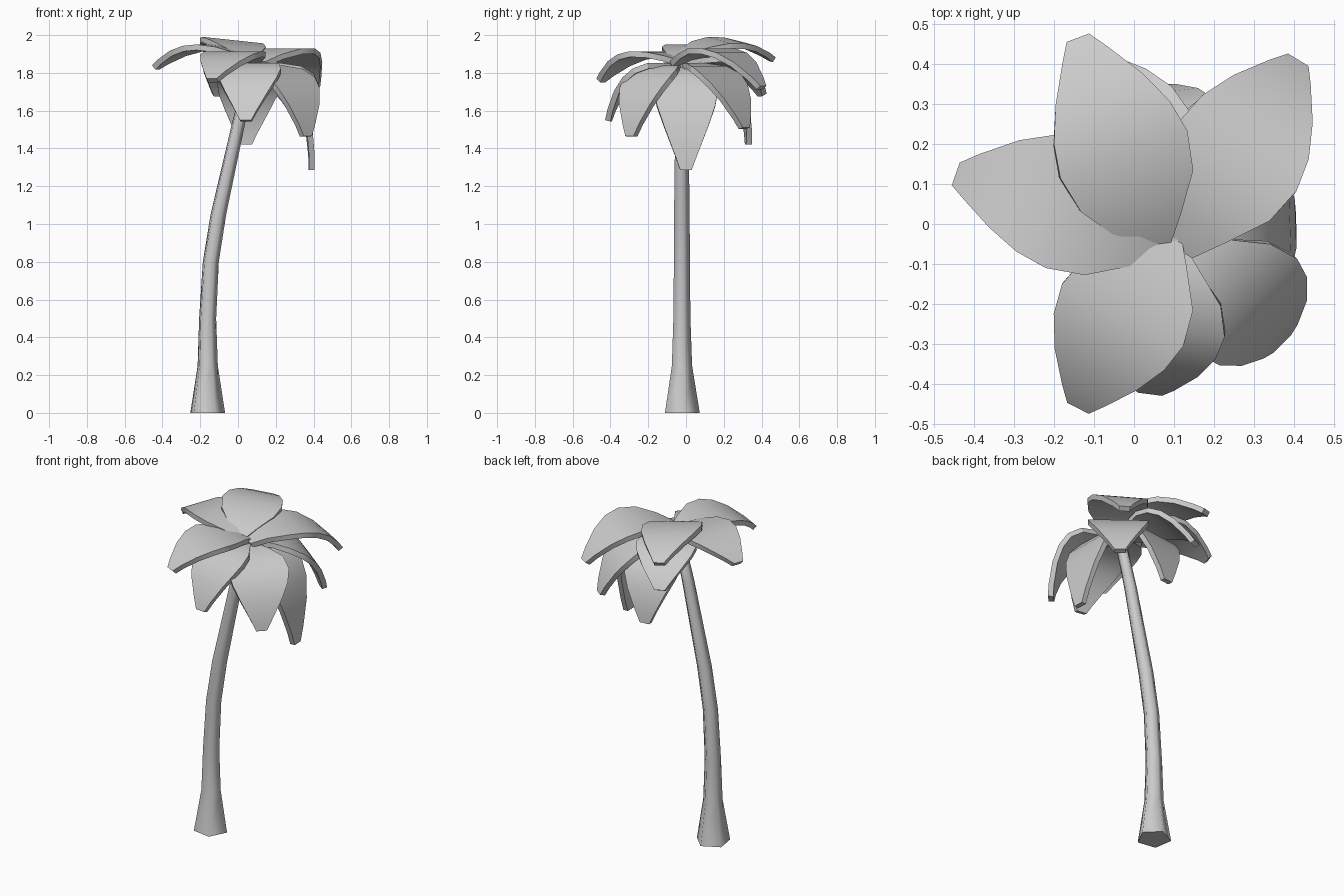
import bpy, bmesh, math
from mathutils import Vector

if "Cube" in bpy.data.objects:
    bpy.data.objects.remove(bpy.data.objects["Cube"])


def loft(name, rings, angle):
    """Skin a list of point rings into a closed solid."""
    bm = bmesh.new()
    loops = [[bm.verts.new(p) for p in ring] for ring in rings]
    n = len(loops[0])
    for a, b in zip(loops, loops[1:]):
        for i in range(n):
            j = (i + 1) % n
            bm.faces.new((a[i], a[j], b[j], b[i]))
    bm.faces.new(loops[0])
    bm.faces.new(loops[-1])
    bmesh.ops.recalc_face_normals(bm, faces=bm.faces)
    mesh = bpy.data.meshes.new(name)
    bm.to_mesh(mesh)
    bm.free()
    ob = bpy.data.objects.new(name, mesh)
    bpy.context.collection.objects.link(ob)
    bpy.ops.object.select_all(action='DESELECT')
    ob.select_set(True)
    bpy.context.view_layer.objects.active = ob
    bpy.ops.object.shade_smooth_by_angle(angle=math.radians(angle))
    return ob


# Trunk: five-sided, flared at the base, leaning to the right (x, z, radius)
trunk = [(-0.165, 0, 0.098), (-0.163, 0.25, 0.057), (-0.163, 0.5, 0.048),
         (-0.146, 0.8, 0.045), (-0.106, 1.05, 0.044), (0.005, 1.55, 0.037),
         (0.09, 1.87, 0.032)]
rings = []
for x, z, r in trunk:
    angles = [math.radians(9 + 72 * k) for k in range(5)]
    rings.append([Vector((x + r * math.cos(a), -0.024 + r * math.sin(a), z)) for a in angles])
loft("trunk", rings, 80)

# Fronds: broad petals that arch from the crown through a middle point to a tip
OUTLINE = [(0, 0.03), (0.12, 0.085), (0.28, 0.15), (0.45, 0.17),
           (0.60, 0.155), (0.76, 0.115), (0.92, 0.06), (1.0, 0.03)]
THICK = 0.03


def frond(name, root, mid, tip, roll=0.0):
    root, mid, tip = Vector(root), Vector(mid), Vector(tip)
    ctrl = mid * 2 - (root + tip) * 0.5
    out = tip - root
    side = Vector((-out.y, out.x, 0)).normalized()
    side = (side + Vector((0, 0, roll))).normalized()
    rings = []
    for t, w in OUTLINE:
        p = root * (1 - t) ** 2 + ctrl * 2 * t * (1 - t) + tip * t * t
        tangent = (ctrl - root) * (1 - t) + (tip - ctrl) * t
        down = side.cross(tangent).normalized() * THICK
        rings.append([p + side * w, p - side * w,
                      p - side * w + down, p + side * w + down])
    loft(name, rings, 25)


# Upper layer
frond("frond_upper_back", (0.06, -0.07, 1.87), (-0.035, 0.20, 1.975), (-0.14, 0.465, 1.885), 0.1)
frond("frond_upper_back_right", (0.12, -0.07, 1.86), (0.275, 0.195, 1.925), (0.41, 0.41, 1.73))
frond("frond_upper_left", (0.08, -0.06, 1.87), (-0.19, 0.06, 1.95), (-0.445, 0.125, 1.84))
frond("frond_upper_front_left", (0.09, -0.01, 1.86), (-0.04, -0.25, 1.91), (-0.14, -0.46, 1.77))

# Lower, drooping layer
frond("frond_lower_front", (0.09, -0.04, 1.84), (0.055, -0.28, 1.81), (0.04, -0.425, 1.55))
frond("frond_lower_front_right", (0.12, -0.05, 1.84), (0.30, -0.22, 1.76), (0.37, -0.30, 1.465))
frond("frond_lower_right", (0.12, -0.01, 1.83), (0.335, 0.0, 1.69), (0.405, 0.0, 1.285))
frond("frond_lower_back", (0.08, 0.0, 1.84), (0.055, 0.26, 1.74), (0.04, 0.345, 1.42))
frond("frond_lower_back_left", (0.08, -0.02, 1.86), (-0.03, 0.24, 1.87), (-0.11, 0.415, 1.69))
frond("frond_lower_back_right", (0.12, 0.0, 1.85), (0.28, 0.20, 1.78), (0.37, 0.32, 1.51))
